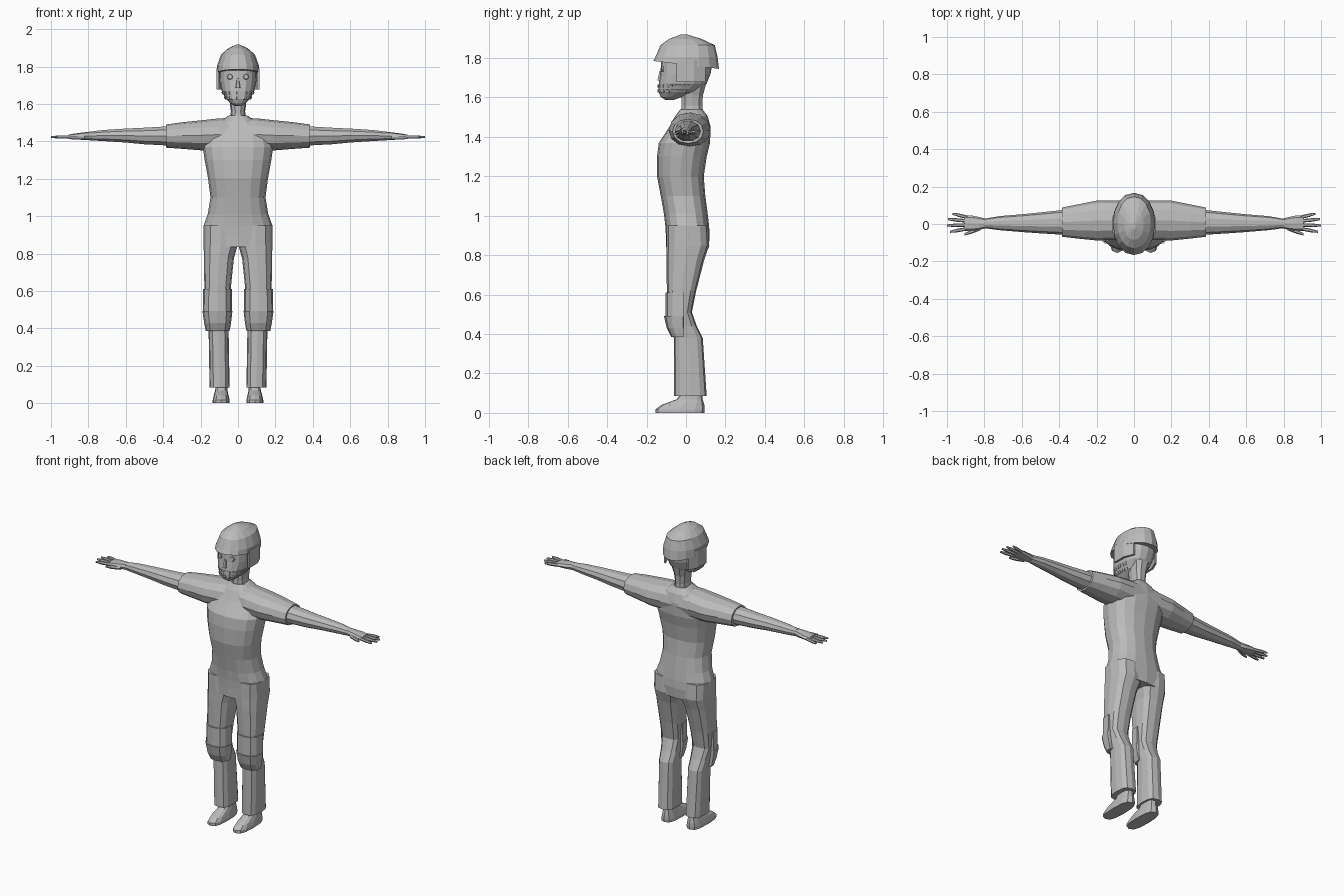
import bpy, bmesh, math
from mathutils import Vector, Matrix
from mathutils.bvhtree import BVHTree

if "Cube" in bpy.data.objects:
    bpy.data.objects.remove(bpy.data.objects["Cube"])

grey = bpy.data.materials.new("plain_grey")
grey.diffuse_color = (0.5, 0.5, 0.5, 1)
grey.use_nodes = True
grey.node_tree.nodes["Principled BSDF"].inputs["Base Color"].default_value = grey.diffuse_color


def finish(name, bm, mirror=False):
    bmesh.ops.recalc_face_normals(bm, faces=bm.faces[:])
    me = bpy.data.meshes.new(name)
    bm.to_mesh(me)
    bm.free()
    me.materials.append(grey)
    ob = bpy.data.objects.new(name, me)
    bpy.context.collection.objects.link(ob)
    if mirror:
        ob.modifiers.new("mirror", 'MIRROR').use_mirror_merge = False
    return ob


def skin(rings):
    """Join equal-length rings of points into a capped tube."""
    bm = bmesh.new()
    vs = [[bm.verts.new(p) for p in r] for r in rings]
    n = len(vs[0])
    for a, b in zip(vs, vs[1:]):
        for i in range(n):
            j = (i + 1) % n
            bm.faces.new((a[i], a[j], b[j], b[i]))
    bm.faces.new(vs[0])
    bm.faces.new(vs[-1])
    return bm


def oval(a0, a1, b0, b1, t, axis='z', n=12, p=2.4):
    """Superellipse filling a0..a1 by b0..b1 at position t on the axis."""
    pts = []
    for i in range(n):
        w = 2 * math.pi * i / n
        c, s = math.cos(w), math.sin(w)
        a = (a0 + a1) / 2 + (a1 - a0) / 2 * math.copysign(abs(c) ** (2 / p), c)
        b = (b0 + b1) / 2 + (b1 - b0) / 2 * math.copysign(abs(s) ** (2 / p), s)
        pts.append((a, b, t) if axis == 'z' else (t, a, b))
    return pts


def loft(name, rows, axis='z', n=12, p=2.4, mirror=False, tweak=None):
    bm = skin([oval(*r, axis=axis, n=n, p=p) for r in rows])
    if tweak:
        for v in bm.verts:
            tweak(v.co)
    return finish(name, bm, mirror)


def centred(rows):
    return [(-w, w, y0, y1, z) for w, y0, y1, z in rows]


# Torso from crotch to collar
loft("torso", centred([
    (.183, -.10, .115, .835), (.185, -.102, .12, .90), (.184, -.105, .117, .95),
    (.162, -.112, .11, 1.01), (.147, -.128, .098, 1.10), (.160, -.147, .09, 1.20),
    (.178, -.147, .105, 1.30), (.188, -.138, .122, 1.37), (.165, -.085, .125, 1.45),
    (.10, -.055, .11, 1.505), (.05, -.03, .085, 1.538)]), n=16)

# Shoulders and short sleeves
loft("sleeve", [
    (-.07, .125, 1.35, 1.525, 0), (-.085, .125, 1.35, 1.523, .10),
    (-.088, .125, 1.352, 1.512, .20), (-.078, .105, 1.36, 1.502, .30),
    (-.068, .088, 1.366, 1.49, .385)], 'x', p=2.1, mirror=True)

# Bare arms
loft("arm", [
    (-.058, .076, 1.375, 1.483, .37), (-.05, .062, 1.382, 1.475, .50),
    (-.043, .052, 1.392, 1.47, .60), (-.033, .042, 1.40, 1.462, .72),
    (-.022, .028, 1.405, 1.452, .80)], 'x', n=10, p=2.1, mirror=True)

# Hands: palm, four fingers and a thumb
loft("palm", [
    (-.022, .028, 1.407, 1.452, .79), (-.032, .038, 1.408, 1.447, .83),
    (-.038, .046, 1.410, 1.442, .87), (-.036, .046, 1.412, 1.436, .905)],
    'x', n=8, mirror=True)


def finger(name, x0, y0, x1, y1, r=.0095, z=1.423):
    rows = []
    for t, k in ((0, 1), (.6, 1), (1, .55)):
        x, y = x0 + (x1 - x0) * t, y0 + (y1 - y0) * t
        rows.append((y - r * k, y + r * k, z - r * k, z + r * k, x))
    loft(name, rows, 'x', n=6, mirror=True)


for name, y0, x1, y1 in (("index_finger", -.025, .985, -.042),
                         ("middle_finger", -.005, 1.0, -.008),
                         ("ring_finger", .016, .995, .026),
                         ("little_finger", .036, .97, .055)):
    finger(name, .89, y0, x1, y1)
finger("thumb", .82, -.022, .905, -.055, .011, 1.419)

# Trouser legs
loft("trouser_leg", [
    (.004, .183, -.10, .112, .95), (0, .184, -.10, .118, .85),
    (.022, .182, -.10, .092, .775), (.038, .18, -.097, .052, .62),
    (.045, .175, -.09, .03, .51), (.048, .163, -.075, .055, .44),
    (.05, .157, -.062, .085, .38), (.045, .152, -.062, .105, .085)],
    p=2.8, mirror=True)


# Knee guards wrapping only the front of the leg
def front_half(co):
    co.y = min(co.y, -.012)


loft("thigh_panel", [(.033, .187, -.104, .08, .49), (.033, .186, -.104, .08, .61)],
     p=2.8, mirror=True, tweak=front_half)
loft("knee_pad", [
    (.045, .172, -.075, .06, .385), (.037, .181, -.098, .07, .43),
    (.03, .19, -.112, .08, .492)], p=2.8, mirror=True, tweak=front_half)

# Shoes, lofted upward from the sole to the ankle
loft("shoe", [
    (.045, .135, -.155, .093, 0), (.045, .135, -.155, .095, .018),
    (.05, .13, -.125, .093, .04), (.056, .122, -.05, .085, .068),
    (.058, .12, -.02, .08, .10)], p=2.8, mirror=True)

# Neck
loft("neck", centred([
    (.045, -.03, .088, 1.50), (.038, -.025, .085, 1.56), (.045, -.025, .088, 1.61),
    (.06, -.03, .105, 1.67)]), n=10)

# Head
head = loft("head", centred([
    (.015, -.105, -.06, 1.588), (.04, -.128, -.02, 1.603), (.068, -.140, .06, 1.63),
    (.088, -.138, .105, 1.67), (.098, -.130, .125, 1.72), (.10, -.126, .135, 1.78),
    (.07, -.09, .10, 1.85)]), n=16)
loft("nose", centred([(.016, -.148, -.10, 1.685), (.007, -.136, -.10, 1.735)]), n=6)

# Face details laid on the head surface
hm = bmesh.new()
hm.from_mesh(head.data)
tree = BVHTree.FromBMesh(hm)
hm.free()
face = bmesh.new()


def on_face(angle, z):
    d = Vector((math.sin(angle), -math.cos(angle), 0))
    hit, nrm, _, _ = tree.ray_cast(Vector((0, -.03, z)) + d * .5, -d)
    return Matrix.Translation(hit) @ nrm.to_track_quat('Z', 'Y').to_matrix().to_4x4()


for z in (1.632, 1.658):
    for i in range(-8, 9):
        m = on_face(math.radians(15 * i), z)
        bmesh.ops.create_cube(face, size=1,
                              matrix=m @ Matrix.Diagonal((.015, .016, .008, 1)))
finish("mouth_plates", face)

eyes = bmesh.new()
for s in (-1, 1):
    bmesh.ops.create_cone(eyes, cap_ends=True, segments=8, radius1=.017, radius2=.013,
                          depth=.008, matrix=on_face(s * math.radians(25), 1.745))
finish("eyes", eyes)


# Helmet with its rim dropping toward the back
def slope_rim(co):
    if co.z < 1.77:
        co.z -= .12 * co.y


loft("helmet", centred([
    (.114, -.166, .167, 1.765), (.112, -.155, .16, 1.805), (.09, -.13, .146, 1.865),
    (.052, -.085, .078, 1.897), (.008, -.03, .01, 1.918)]), n=16, p=2.1, tweak=slope_rim)

# Ear flaps below the rim
flap = [(.114, -.048), (.114, .04), (.088, .10), (.076, .10), (.10, .04), (.102, -.048)]
finish("ear_flap", skin([[(x, y, z) for x, y in flap] for z in (1.677, 1.79)]), True)
